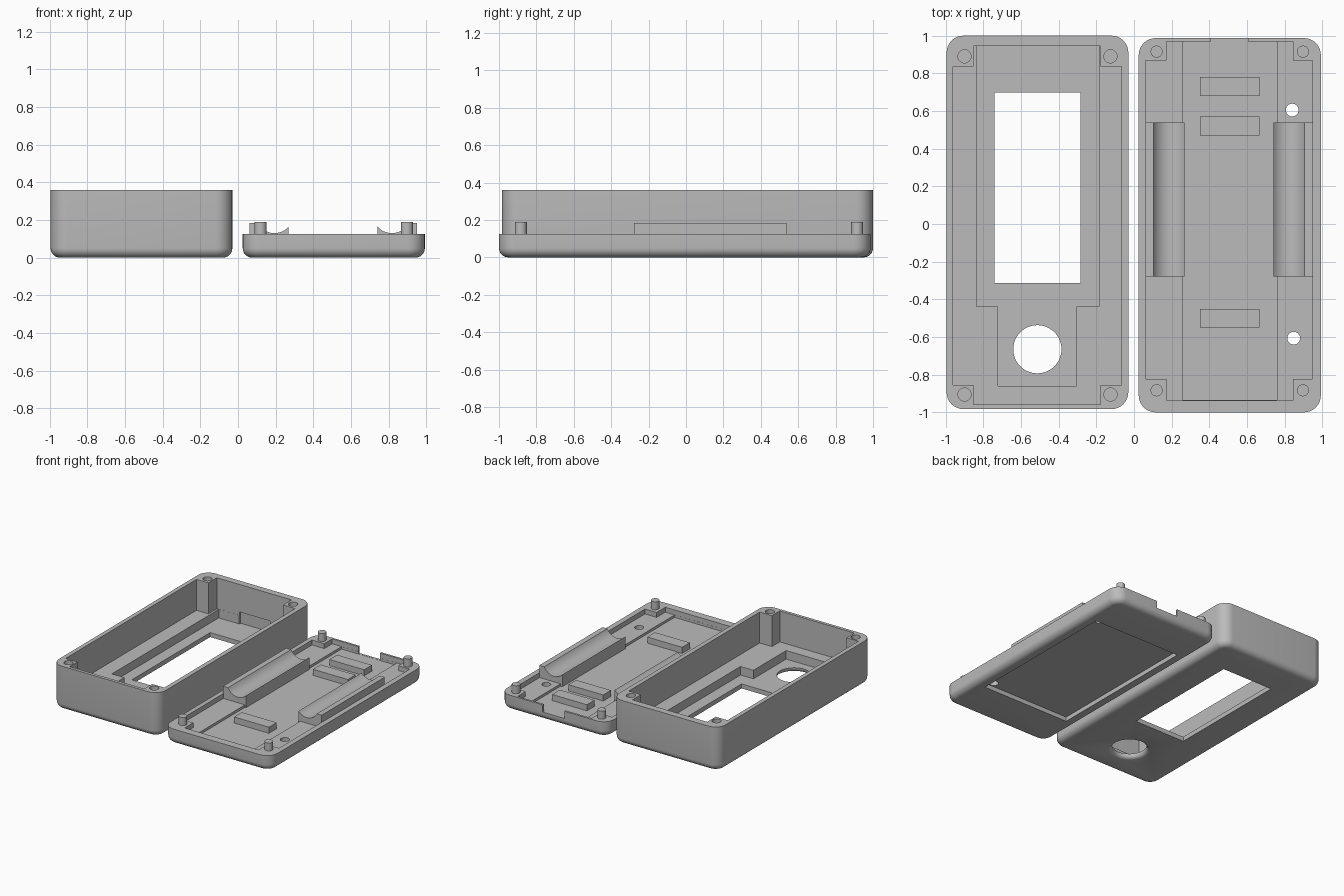
import bpy, bmesh, math

if "Cube" in bpy.data.objects:
    bpy.data.objects.remove(bpy.data.objects["Cube"])

grey = bpy.data.materials.new("plain grey")
grey.diffuse_color = (0.5, 0.5, 0.5, 1)
grey.use_nodes = True
grey.node_tree.nodes["Principled BSDF"].inputs["Base Color"].default_value = grey.diffuse_color


def finish(name, bm):
    bmesh.ops.recalc_face_normals(bm, faces=bm.faces)
    me = bpy.data.meshes.new(name)
    bm.to_mesh(me)
    bm.free()
    me.materials.append(grey)
    ob = bpy.data.objects.new(name, me)
    bpy.context.collection.objects.link(ob)
    return ob


def loft(name, rings):
    """Solid skinned through rings with equal point counts."""
    bm = bmesh.new()
    vs = [[bm.verts.new(p) for p in r] for r in rings]
    n = len(vs[0])
    bm.faces.new(vs[0])
    bm.faces.new(vs[-1])
    for a, b in zip(vs, vs[1:]):
        for i in range(n):
            j = (i + 1) % n
            bm.faces.new((a[i], a[j], b[j], b[i]))
    return finish(name, bm)


def prism(name, pts, z0, z1):
    return loft(name, [[(x, y, z) for x, y in pts] for z in (z0, z1)])


def box(name, x0, x1, y0, y1, z0, z1):
    return prism(name, [(x0, y0), (x1, y0), (x1, y1), (x0, y1)], z0, z1)


def circle(x, y, r, n=40):
    return [(x + r * math.cos(2 * math.pi * i / n),
             y + r * math.sin(2 * math.pi * i / n)) for i in range(n)]


def rounded_rect(x0, x1, y0, y1, r, z, n=8):
    pts = []
    corners = [(x1 - r, y1 - r), (x0 + r, y1 - r), (x0 + r, y0 + r), (x1 - r, y0 + r)]
    for k, (cx, cy) in enumerate(corners):
        for i in range(n + 1):
            a = (k + i / n) * math.pi / 2
            pts.append((cx + r * math.cos(a), cy + r * math.sin(a), z))
    return pts


def shell(name, x0, x1, y0, y1, h, r=0.09, f=0.05):
    """Rounded box with a filleted bottom edge."""
    rings = []
    for i in range(7):
        a = i / 6 * math.pi / 2
        d = f * (1 - math.sin(a))
        rings.append(rounded_rect(x0 + d, x1 - d, y0 + d, y1 - d, r - d,
                                  f * (1 - math.cos(a))))
    rings.append(rounded_rect(x0, x1, y0, y1, r, h))
    return loft(name, rings)


def notched(x0, x1, y0, y1, xa, xb, ya, yb):
    """Rectangle with a square post left standing in each corner."""
    return [(xa, y0), (xb, y0), (xb, ya), (x1, ya), (x1, yb), (xb, yb),
            (xb, y1), (xa, y1), (xa, yb), (x0, yb), (x0, ya), (xa, ya)]


def cut(ob, *cutters):
    bpy.context.view_layer.objects.active = ob
    for c in cutters:
        m = ob.modifiers.new("cut", 'BOOLEAN')
        m.operation, m.solver, m.object = 'DIFFERENCE', 'EXACT', c
        bpy.ops.object.modifier_apply(modifier=m.name)
        bpy.data.objects.remove(c, do_unlink=True)


def smooth(ob):
    bpy.ops.object.select_all(action='DESELECT')
    ob.select_set(True)
    bpy.context.view_layer.objects.active = ob
    bpy.ops.object.shade_smooth_by_angle(angle=math.radians(30))


# ---- deep case half ----
case = shell("case_body", -0.995, -0.03, -0.983, 1.0, 0.36)
cut(case,
    prism("cavity", notched(-0.96, -0.067, -0.957, 0.945,
                            -0.853, -0.178, -0.856, 0.835), 0.107, 0.5),
    # stepped pocket for the display and the button
    prism("pocket", [(-0.723, -0.86), (-0.304, -0.86), (-0.304, -0.437),
                     (-0.187, -0.437), (-0.187, 0.944), (-0.835, 0.944),
                     (-0.835, -0.437), (-0.723, -0.437)], 0.037, 0.2),
    box("port_recess", -0.65, -0.37, 0.9, 0.96, 0.037, 0.135),
    box("window", -0.74, -0.283, -0.314, 0.697, -0.1, 0.2))

# round button hole, flared at the outside
flare = [(0.155, -0.01), (0.155, 0.0), (0.142, 0.005), (0.133, 0.013),
         (0.128, 0.026), (0.128, 0.2)]
cut(case, loft("button_hole", [[(x, y, z) for x, y in circle(-0.513, -0.665, r, 48)]
                               for r, z in flare]))
# peg sockets
for x in (-0.9, -0.125):
    for y in (-0.905, 0.89):
        cut(case, prism("socket", circle(x, y, 0.035, 24), 0.26, 0.5))
smooth(case)

# ---- shallow lid half ----
lid = shell("lid_body", 0.025, 0.992, -1.0, 0.987, 0.125)
cut(lid,
    prism("tray", notched(0.062, 0.948, -0.936, 0.97,
                          0.173, 0.843, -0.824, 0.867), 0.085, 0.3),
    box("centre_channel", 0.258, 0.758, -0.935, 0.969, 0.065, 0.2),
    box("port_notch", 0.41, 0.605, 0.95, 1.1, 0.066, 0.3),
    box("underside_recess", 0.115, 0.9, -0.645, 0.635, -0.1, 0.035),
    prism("screw_hole_back", circle(0.84, 0.605, 0.034, 24), -0.1, 0.3),
    prism("screw_hole_front", circle(0.848, -0.606, 0.034, 24), -0.1, 0.3))
smooth(lid)

# locating pegs
for x in (0.12, 0.897):
    for y in (-0.883, 0.915):
        smooth(prism("locating_peg", circle(x, y, 0.032, 24), 0.1, 0.19))

# floor blocks
for y0, y1 in ((0.68, 0.78), (0.47, 0.57), (-0.55, -0.45)):
    box("floor_block", 0.35, 0.665, y0, y1, 0.06, 0.115)

# concave cradles, mirrored about the lid centre line
arc = []
for i in range(17):
    a = math.radians(207 + (319 - 207) * i / 16)
    arc.append((0.193 + 0.1 * math.cos(a), 0.23 + 0.1 * math.sin(a)))
profile = [(0.06, 0.06), (0.06, 0.185)] + arc + [(0.268, 0.06)]
for side, flip in (("left", False), ("right", True)):
    rings = [[((1.01 - x) if flip else x, y, z) for x, z in profile]
             for y in (-0.278, 0.538)]
    smooth(loft(side + "_cradle", rings))
